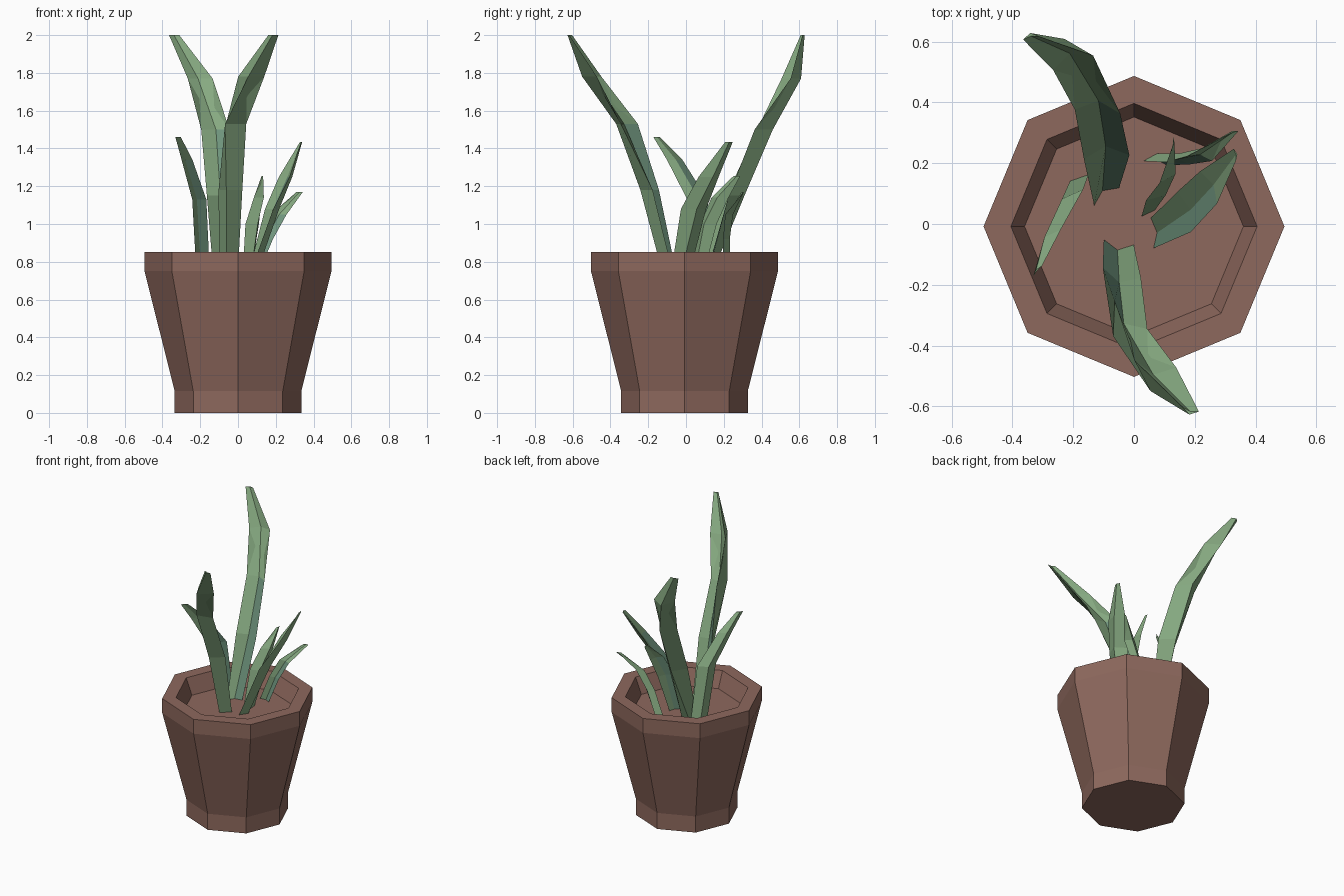
import bpy, bmesh, math
from mathutils import Vector

if "Cube" in bpy.data.objects:
    bpy.data.objects.remove(bpy.data.objects["Cube"])


def material(name, rgb):
    m = bpy.data.materials.new(name)
    m.diffuse_color = (*rgb, 1)
    m.use_nodes = True
    m.node_tree.nodes["Principled BSDF"].inputs["Base Color"].default_value = m.diffuse_color
    return m


CLAY = material("clay_brown", (0.27, 0.14, 0.11))
GREEN = material("leaf_green", (0.24, 0.40, 0.22))
TEAL = material("leaf_blue_green", (0.165, 0.31, 0.215))


def finish(bm, name, mats):
    bmesh.ops.recalc_face_normals(bm, faces=bm.faces)
    me = bpy.data.meshes.new(name)
    bm.to_mesh(me)
    bm.free()
    for m in mats:
        me.materials.append(m)
    bpy.context.collection.objects.link(bpy.data.objects.new(name, me))


def bridge(bm, a, b, mats=None):
    n = len(a)
    for i in range(n):
        f = bm.faces.new((a[i], a[(i + 1) % n], b[(i + 1) % n], b[i]))
        if mats:
            f.material_index = mats[i]


# Octagonal pot: outer wall, rim, inner wall and soil floor
def pot(profile, y0=-0.008, sides=8):
    bm = bmesh.new()
    rings = [[bm.verts.new((r * math.cos(k * math.tau / sides),
                            y0 + r * math.sin(k * math.tau / sides), z))
              for k in range(sides)] for r, z in profile]
    for a, b in zip(rings, rings[1:]):
        bridge(bm, a, b)
    bm.faces.new(rings[0])
    bm.faces.new(rings[-1])
    finish(bm, "pot", [CLAY])


pot([(0.335, 0), (0.335, 0.115), (0.495, 0.75), (0.495, 0.853),
     (0.405, 0.853), (0.36, 0.74)])


# Folded leaf: stations of (x, y, z, width, heading of the width in degrees),
# each a chevron section with two edges, an outer rib and an inner groove
def leaf(name, depth, stations):
    bm = bmesh.new()
    rings = []
    for i, (x, y, z, w, az) in enumerate(stations):
        a = math.radians(az)
        side = Vector((math.cos(a), math.sin(a), 0)) * w
        out = Vector((math.sin(a), -math.cos(a), 0)) * w * depth
        c = Vector((x, y, z))
        if i == len(stations) - 1:
            out *= 0.5
        rings.append([bm.verts.new(p) for p in
                      (c - side / 2, c + out, c + side / 2, c + out * 0.4)])
    for i, (a, b) in enumerate(zip(rings, rings[1:])):
        bridge(bm, a, b, (0, 0, 0, 1 if i < 2 else 0))
    bm.faces.new(rings[0])
    bm.faces.new(rings[-1])
    finish(bm, name, [GREEN, TEAL])


leaf("tall_front_leaf", 0.65, [
    (-0.05, -0.06, 0.74, 0.10, -10), (-0.04, -0.16, 1.18, 0.13, -15),
    (-0.01, -0.30, 1.53, 0.14, -40), (0.07, -0.46, 1.78, 0.14, -10),
    (0.187, -0.61, 2.00, 0.055, -15)])
leaf("tall_back_leaf", 0.6, [
    (-0.09, 0.09, 0.74, 0.10, 215), (-0.09, 0.22, 1.15, 0.15, 185),
    (-0.12, 0.37, 1.50, 0.15, 175), (-0.20, 0.53, 1.77, 0.14, 200),
    (-0.338, 0.612, 2.00, 0.055, 190)])
leaf("left_leaf", 0.3, [
    (-0.185, 0.12, 0.74, 0.11, 230), (-0.205, 0.06, 1.13, 0.13, 235),
    (-0.27, -0.06, 1.34, 0.10, 235), (-0.317, -0.155, 1.46, 0.045, 230)])
leaf("right_leaf", 0.4, [
    (0.06, -0.03, 0.74, 0.10, 95), (0.165, 0.04, 1.08, 0.14, 108),
    (0.245, 0.12, 1.25, 0.12, 118), (0.332, 0.228, 1.435, 0.04, 100)])
leaf("back_right_leaf", 0.4, [
    (0.07, 0.20, 0.74, 0.08, 170), (0.145, 0.20, 0.92, 0.08, 175),
    (0.215, 0.215, 1.05, 0.085, 170), (0.327, 0.30, 1.17, 0.035, 200)])
leaf("small_inner_leaf", 0.35, [
    (0.045, 0.06, 0.74, 0.08, 60), (0.075, 0.12, 1.00, 0.11, 50),
    (0.105, 0.18, 1.14, 0.10, 65), (0.127, 0.27, 1.255, 0.035, 85)])
